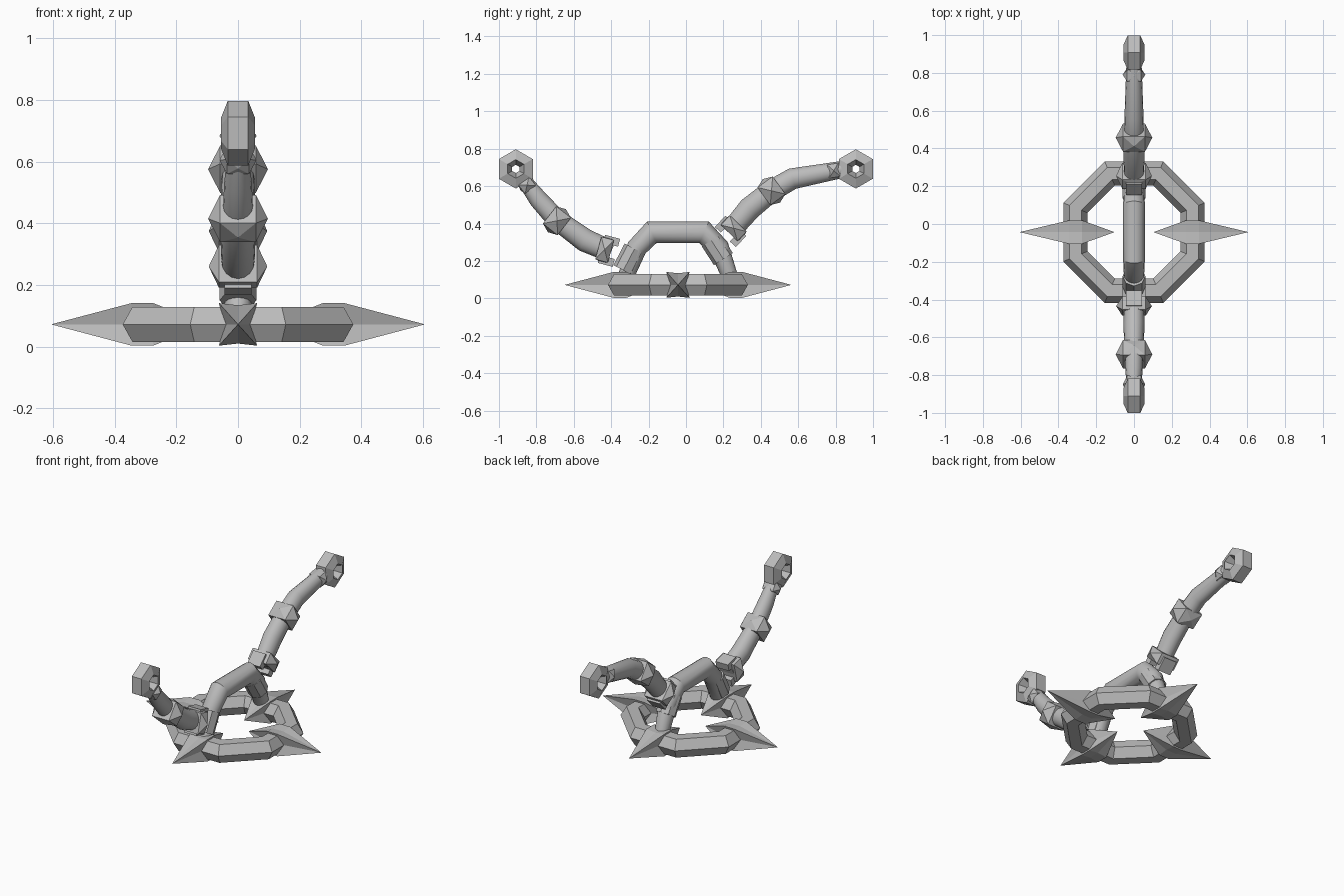
import bpy, bmesh, math
from mathutils import Vector

cube = bpy.data.objects.get("Cube")
if cube:
    bpy.data.objects.remove(cube)

metal = bpy.data.materials.new("plain grey metal")
metal.use_nodes = True
GREY = (0.5, 0.5, 0.5, 1)
metal.diffuse_color = GREY
metal.node_tree.nodes["Principled BSDF"].inputs["Base Color"].default_value = GREY

MID_Y, RING_Z, RING_R = -0.043, 0.072, 0.31
X = Vector((1, 0, 0))


def finish(name, bm, smooth=False):
    bmesh.ops.remove_doubles(bm, verts=bm.verts, dist=0.0005)
    bmesh.ops.recalc_face_normals(bm, faces=bm.faces)
    mesh = bpy.data.meshes.new(name)
    bm.to_mesh(mesh)
    bm.free()
    mesh.materials.append(metal)
    ob = bpy.data.objects.new(name, mesh)
    bpy.context.collection.objects.link(ob)
    if smooth:
        bpy.ops.object.select_all(action="DESELECT")
        ob.select_set(True)
        bpy.context.view_layer.objects.active = ob
        bpy.ops.object.shade_smooth_by_angle(angle=math.radians(25))
    return ob


def loft(name, sections, loop=False, smooth=False):
    """Skin a run of equal cross-sections, capped unless it loops."""
    bm = bmesh.new()
    rows = [[bm.verts.new(p) for p in s] for s in sections]
    n = len(rows[0])
    pairs = list(zip(rows, rows[1:])) + ([(rows[-1], rows[0])] if loop else [])
    for a, b in pairs:
        for i in range(n):
            j = (i + 1) % n
            bm.faces.new((a[i], a[j], b[j], b[i]))
    if not loop:
        bm.faces.new(rows[0])
        bm.faces.new(rows[-1])
    return finish(name, bm, smooth)


def tube(name, path, x_scale=1.0, sides=16):
    """Mitred tube through (y, z, radius) points in the middle plane."""
    pts = [Vector((0, y, z)) for y, z, r in path]
    sections = []
    for i, p in enumerate(pts):
        before = (p - pts[i - 1]).normalized() if i else (pts[1] - p).normalized()
        after = (pts[i + 1] - p).normalized() if i < len(pts) - 1 else before
        t = (before + after).normalized()
        normal = Vector((0, -t.z, t.y)) / t.dot(before)
        r = path[i][2]
        sections.append([p + X * (r * x_scale * math.cos(a)) + normal * (r * math.sin(a))
                         for a in (math.tau * k / sides for k in range(sides))])
    return loft(name, sections, smooth=True)


def studded_collar(name, y, z, angle, half, width, poke_x, poke_v, prong=0):
    """Square cuff with a pyramid on each side and optional fork prongs."""
    t = Vector((0, math.cos(angle), math.sin(angle)))
    v = Vector((0, -t.z, t.y))
    c = Vector((0, y, z))
    bm = bmesh.new()

    def block(u0, u1, x, v0, v1):
        made = bmesh.ops.create_cube(bm, size=2)["verts"]
        for vert in made:
            a, b, d = vert.co
            vert.co = c + X * (a * x) + t * (u0 if b < 0 else u1) + v * (v0 if d < 0 else v1)
        return list({f for vert in made for f in vert.link_faces})

    for f in block(-half, half, width, -width, width):
        mid = f.calc_center_median()
        axis = (mid - c).normalized()
        if abs(axis.dot(t)) < 0.5:
            tip = bmesh.ops.poke(bm, faces=[f])["verts"][0]
            tip.co = c + axis * (poke_x if abs(axis.x) > 0.5 else poke_v)
    if prong:
        for s in (-1, 1):
            lo, hi = sorted((s * width * 0.55, s * width * 1.25))
            block(-half - prong, half * 0.5, width * 0.7, lo, hi)
    return finish(name, bm)


# Octagonal base ring with a hexagonal section
sections = []
for k in range(8):
    a = math.radians(22.5 + 45 * k)
    ring = []
    for j in range(6):
        b = math.tau * j / 6
        r = (RING_R + 0.064 * math.cos(b)) / math.cos(math.radians(22.5))
        ring.append((r * math.cos(a), MID_Y + r * math.sin(a), RING_Z + 0.066 * math.sin(b)))
    sections.append(ring)
loft("base_ring", sections, loop=True)

# Four double-ended spikes with pinched square sections
outline = [(1, 1), (0, 0.9), (-1, 1), (-0.7, 0), (-1, -1), (0, -0.9), (1, -1), (0.7, 0)]
for k, side in enumerate(("left", "back", "right", "front")):
    a = math.pi / 2 * k
    out = Vector((math.cos(a), math.sin(a), 0))
    across = Vector((-out.y, out.x, 0))
    centre = Vector((0, MID_Y, RING_Z))
    rows = []
    for r, s in ((0.105, 0.012), (0.275, 1), (0.345, 1), (0.603, 0.012)):
        rows.append([centre + out * r + across * (0.062 * s * p)
                     + Vector((0, 0, 0.069 * s * q)) for p, q in outline])
    loft(side + "_spike", rows)

# Arched handle and the cuffs on its legs
half_arch = [(0.292, 0.08, 0.04), (0.22, 0.27, 0.054), (0.14, 0.353, 0.058)]
arch = [(MID_Y - d, z, r) for d, z, r in half_arch]
arch += [(MID_Y + d, z, r) for d, z, r in reversed(half_arch)]
tube("arched_handle", arch)
tube("front_handle_cuff", [(-0.335, 0.15, 0.06), (-0.275, 0.265, 0.06)], sides=8)
tube("back_handle_cuff", [(0.135, 0.31, 0.06), (0.2, 0.21, 0.06)], sides=8)

# Two curved arms: path, then collars as (y, z, angle in degrees)
arms = {
    "front": ([(-0.40, 0.25, 0.058), (-0.54, 0.31, 0.062), (-0.69, 0.42, 0.055),
               (-0.79, 0.53, 0.05), (-0.865, 0.63, 0.038)],
              [(-0.435, 0.26, 165), (-0.69, 0.415, 142), (-0.85, 0.605, 128)], -0.91),
    "back": ([(0.23, 0.35, 0.055), (0.34, 0.48, 0.062), (0.457, 0.575, 0.058),
              (0.57, 0.64, 0.056), (0.84, 0.69, 0.045)],
             [(0.255, 0.375, 46), (0.457, 0.575, 36), (0.79, 0.683, 9)], 0.908),
}
for side, (path, collars, nut_y) in arms.items():
    tube(side + "_arm", path, x_scale=0.9)
    base, middle, end = [(y, z, math.radians(d)) for y, z, d in collars]
    studded_collar(side + "_base_collar", *base, 0.035, 0.062, 0.095, 0.07, prong=0.03)
    studded_collar(side + "_middle_collar", *middle, 0.05, 0.058, 0.097, 0.078)
    studded_collar(side + "_end_collar", *end, 0.03, 0.036, 0.06, 0.045)

    # Hexagonal end nut with a pinched hole
    profile = [(0.105, -0.033), (0.105, 0.033), (0.05, 0.055), (0.022, 0), (0.05, -0.055)]
    rows = []
    for k in range(6):
        a = math.radians(90 + 60 * k)
        rows.append([(x, nut_y + r * math.cos(a), 0.692 + r * math.sin(a)) for r, x in profile])
    loft(side + "_end_nut", rows, loop=True)
